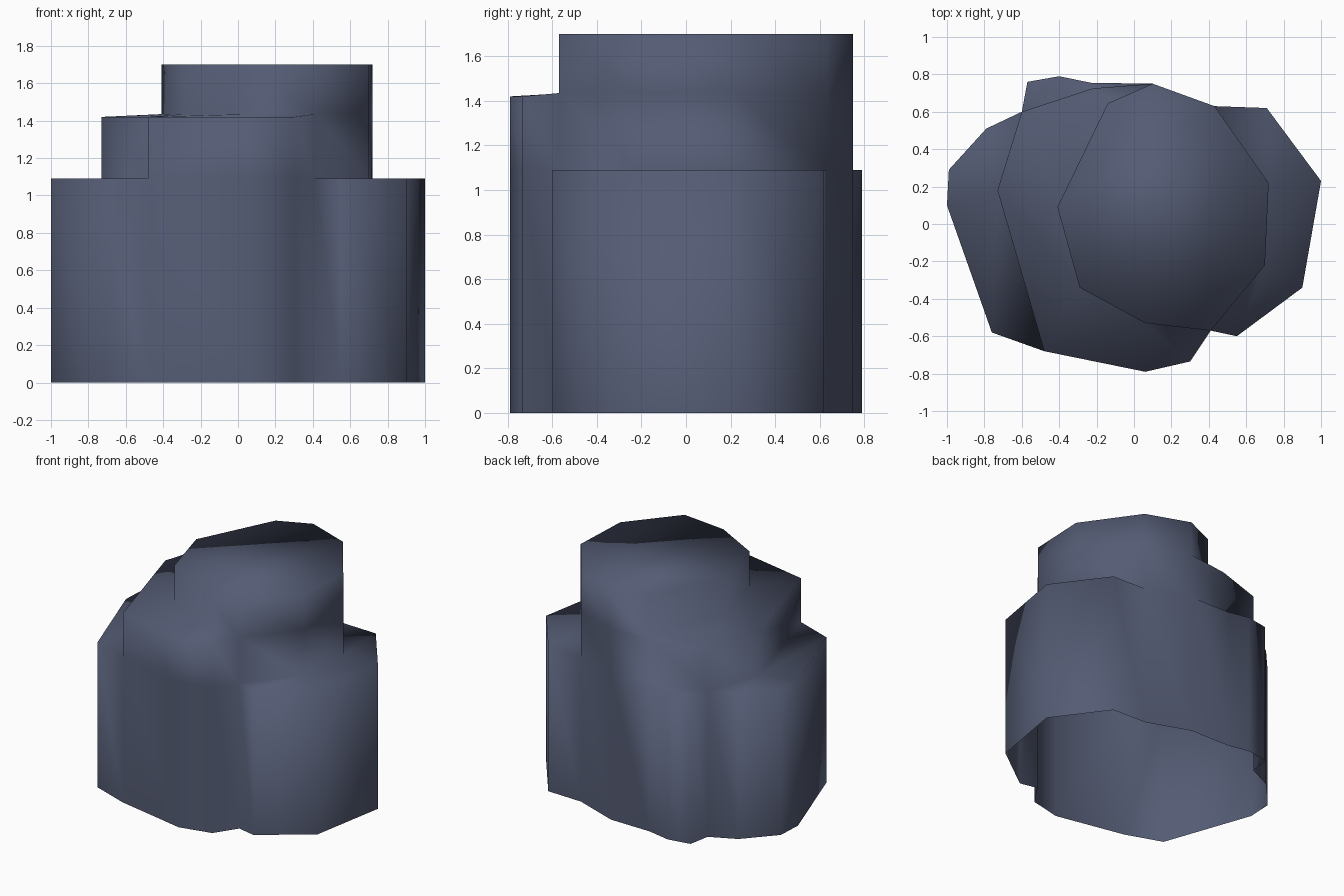
import bpy
import bmesh

if "Cube" in bpy.data.objects:
    bpy.data.objects.remove(bpy.data.objects["Cube"])

# Heights of the three tiers
LOW, MID, MID_IN, TOP = 1.09, 1.42, 1.435, 1.70

# Plan points shared between tiers
BL, BK, BR = (-0.60, 0.60), (0.10, 0.75), (0.43, 0.63)
FR, FM, FC, FL = (0.41, -0.57), (0.30, -0.735), (0.06, -0.79), (-0.48, -0.68)

# Plan outlines of the stepped rock
left_low = [FL, (-0.76, -0.58), (-1.0, 0.10), (-0.99, 0.29), (-0.79, 0.51), BL]
back_low = [BL, (-0.57, 0.76), (-0.40, 0.79), (-0.23, 0.755), BK]
right_low = [BR, (0.71, 0.62), (1.0, 0.23), (0.90, -0.34), (0.55, -0.60), FR]
front = [FR, FM, FC, FL]
mid_left = [FL, (-0.73, 0.18), BL]
mid_back = [BL, (-0.22, 0.725), BK]
tall_right = [BK, BR, (0.72, 0.22), (0.70, -0.22), FR]
tall_left = [FR, (0.06, -0.53), (-0.29, -0.34), (-0.41, 0.09), (-0.14, 0.645), BK]

bm = bmesh.new()


def height(p, z):
    """The middle ledge rises slightly where it meets the tall column."""
    if z == MID and (p in tall_left or p in tall_right):
        return MID_IN
    return z


def face(points):
    bm.faces.new([bm.verts.new(p) for p in points])


def wall(path, z0, z1):
    for a, b in zip(path, path[1:]):
        face([(*a, height(a, z0)), (*b, height(b, z0)),
              (*b, height(b, z1)), (*a, height(a, z1))])


def ledge(path, z):
    face([(*p, height(p, z)) for p in path])


# Lower walls, left open underneath
for path in (left_low, back_low, [BK, BR], right_low, front):
    wall(path, 0, LOW)
# Middle walls
for path in (mid_left, mid_back, tall_right, front):
    wall(path, LOW, MID)
# Top walls
wall(tall_right, MID, TOP)
wall(tall_left, MID, TOP)

# Lower ledges
ledge(left_low + [mid_left[1]], LOW)
ledge(back_low + [mid_back[1]], LOW)
ledge(right_low + tall_right[-2:1:-1], LOW)
# Middle ledge
ledge(front + mid_left[1:] + mid_back[1:] + tall_left[-2:0:-1], MID)
# Top cap, fanned from the back right corner
rim = tall_right[2:] + tall_left[1:]
for a, b in zip(rim, rim[1:]):
    face([(*p, TOP) for p in (BR, a, b)])

bmesh.ops.remove_doubles(bm, verts=bm.verts[:], dist=0.002)
bmesh.ops.triangulate(bm, faces=[f for f in bm.faces if len(f.verts) > 4])
bmesh.ops.recalc_face_normals(bm, faces=bm.faces[:])
# Make sure the shell faces outwards
if max(bm.faces, key=lambda f: f.calc_center_median().z).normal.z < 0:
    bmesh.ops.reverse_faces(bm, faces=bm.faces[:])
for f in bm.faces:
    f.smooth = True

mesh = bpy.data.meshes.new("stepped_rock")
bm.to_mesh(mesh)
bm.free()

slate = bpy.data.materials.new("slate blue grey")
slate.diffuse_color = (0.090, 0.107, 0.175, 1)
slate.use_nodes = True
slate.node_tree.nodes["Principled BSDF"].inputs["Base Color"].default_value = slate.diffuse_color
mesh.materials.append(slate)

rock = bpy.data.objects.new("stepped_rock", mesh)
bpy.context.collection.objects.link(rock)
